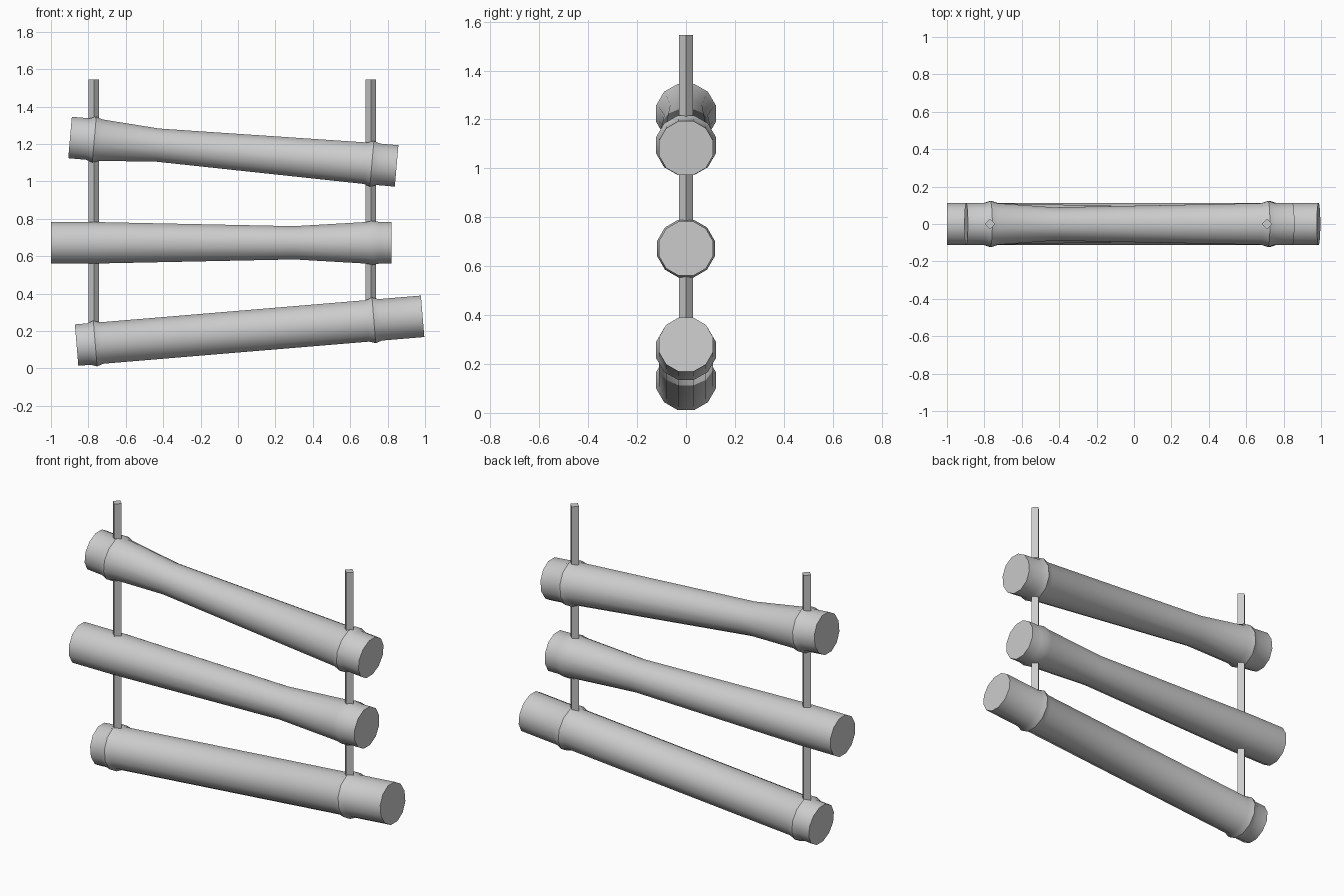
import bpy, bmesh
from math import cos, sin, tau, radians
from mathutils import Vector

cube = bpy.data.objects.get("Cube")
if cube:
    bpy.data.objects.remove(cube)

SIDES = 12
grey = bpy.data.materials.new("weathered_grey")
grey.use_nodes = True
colour = (0.6, 0.6, 0.6, 1)
grey.diffuse_color = colour
grey.node_tree.nodes["Principled BSDF"].inputs["Base Color"].default_value = colour


def tube(name, start, end, profile, sides, turn=0.0):
    """Loft rings of (distance, radius) from start to end and cap both ends."""
    start, end = Vector(start), Vector(end)
    axis = (end - start).normalized()
    side = Vector((0, 1, 0))
    up = axis.cross(side)
    bm = bmesh.new()
    rings = []
    for dist, radius in profile:
        centre = start + axis * dist
        angles = [turn + tau * i / sides for i in range(sides)]
        rings.append([bm.verts.new(centre + radius * (side * cos(a) + up * sin(a)))
                      for a in angles])
    for a, b in zip(rings, rings[1:]):
        for i in range(sides):
            j = (i + 1) % sides
            bm.faces.new((a[i], a[j], b[j], b[i]))
    bm.faces.new(rings[0])
    bm.faces.new(rings[-1])
    bmesh.ops.recalc_face_normals(bm, faces=bm.faces)
    mesh = bpy.data.meshes.new(name)
    bm.to_mesh(mesh)
    bm.free()
    mesh.materials.append(grey)
    obj = bpy.data.objects.new(name, mesh)
    bpy.context.collection.objects.link(obj)
    bpy.ops.object.select_all(action='DESELECT')
    obj.select_set(True)
    bpy.context.view_layer.objects.active = obj
    bpy.ops.object.shade_smooth_by_angle(angle=radians(35))
    return obj


def knot(dist, radius=0.127):
    """Swollen ring around a rail where the post passes through."""
    return [(dist - 0.035, 0.115), (dist, radius), (dist + 0.035, 0.115)]


def rail(name, start, end, knots, waist=None):
    length = (Vector(end) - Vector(start)).length
    middle = [(waist, 0.092)] if waist else []
    profile = [(0, 0.115), *knots[0], *middle, *knots[1], (length, 0.115)]
    tube(name, start, end, profile, SIDES, tau / SIDES / 2)


# Rails
rail("bottom_rail", (-0.863, 0, 0.125), (0.987, 0, 0.279), (knot(0.10), knot(1.595)))
rail("middle_rail", (-1, 0, 0.672), (0.822, 0, 0.672),
     ([(0.23, 0.115)], knot(1.72, 0.122)), 1.3)
rail("top_rail", (-0.898, 0, 1.235), (0.848, 0, 1.083), (knot(0.13), knot(1.62)), 0.47)

# Diamond posts
for name, x, base in (("right_post", -0.77, 0.13), ("left_post", 0.71, 0.26)):
    tube(name, (x, 0, base), (x, 0, 1.545), [(0, 0.028), (1.545 - base, 0.028)], 4)
